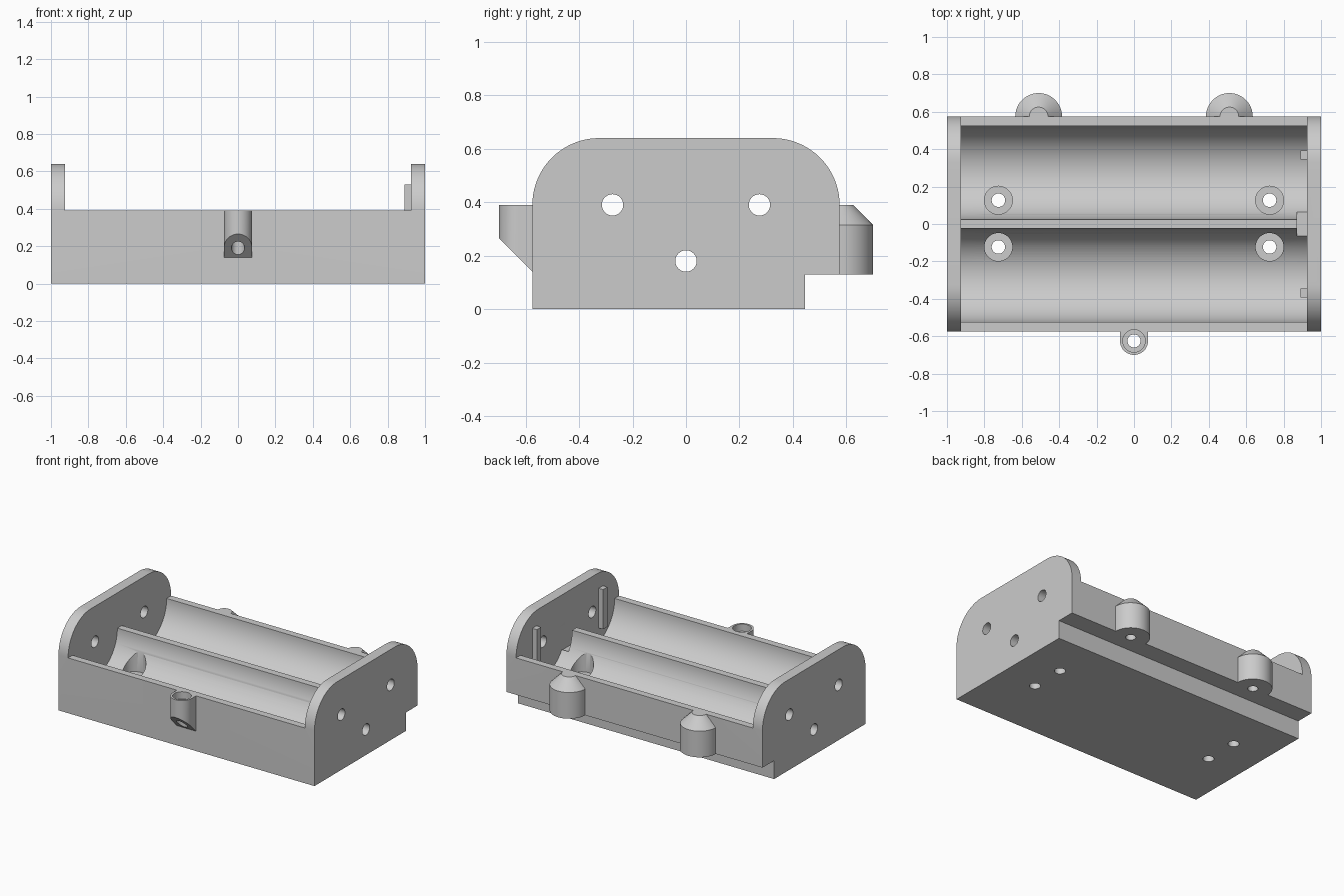
import bpy, bmesh, math
from mathutils import Vector, Matrix

cube = bpy.data.objects.get("Cube")
if cube:
    bpy.data.objects.remove(cube, do_unlink=True)

grey = bpy.data.materials.new("light_grey_plastic")
grey.use_nodes = True
COLOUR = (0.6, 0.6, 0.6, 1)
grey.diffuse_color = COLOUR
grey.node_tree.nodes["Principled BSDF"].inputs["Base Color"].default_value = COLOUR

AXIS_X = Matrix.Rotation(math.pi / 2, 4, 'Y')
RIM = 0.39       # height of the tray rim and cell axes
INNER = 0.925    # inner face of the end plates
HALF = 0.575     # half depth of the body
CELL_Y, CELL_R = 0.275, 0.25


def finish(name, bm):
    bmesh.ops.recalc_face_normals(bm, faces=bm.faces)
    mesh = bpy.data.meshes.new(name)
    bm.to_mesh(mesh)
    bm.free()
    mesh.materials.append(grey)
    obj = bpy.data.objects.new(name, mesh)
    bpy.context.collection.objects.link(obj)
    return obj


def box(name, low, high):
    bm = bmesh.new()
    bmesh.ops.create_cube(bm, size=1)
    low, high = Vector(low), Vector(high)
    for v in bm.verts:
        v.co = (low + high) / 2 + v.co * (high - low)
    return finish(name, bm)


def cylinder(name, centre, radius, length, turn=Matrix(), top=None, sides=48):
    bm = bmesh.new()
    bmesh.ops.create_cone(bm, cap_ends=True, segments=sides, radius1=radius,
                          radius2=radius if top is None else top, depth=length,
                          matrix=Matrix.Translation(centre) @ turn)
    return finish(name, bm)


def prism(name, points, direction):
    bm = bmesh.new()
    face = bm.faces.new([bm.verts.new(p) for p in points])
    new = bmesh.ops.extrude_face_region(bm, geom=[face])["geom"]
    bmesh.ops.translate(bm, vec=direction,
                        verts=[g for g in new if isinstance(g, bmesh.types.BMVert)])
    return finish(name, bm)


def combine(target, tool, operation='DIFFERENCE'):
    mod = target.modifiers.new(tool.name, 'BOOLEAN')
    mod.operation, mod.object, mod.solver = operation, tool, 'EXACT'
    bpy.context.view_layer.objects.active = target
    bpy.ops.object.modifier_apply(modifier=mod.name)
    bpy.data.objects.remove(tool, do_unlink=True)


def arc(cy, cz, r, start, end, steps):
    angles = [math.radians(start + (end - start) * i / steps) for i in range(steps + 1)]
    return [(cy + r * math.cos(a), cz + r * math.sin(a)) for a in angles]


# Full-length block with rounded top corners and a rear step underneath
side = [(-HALF, 0), (0.445, 0), (0.445, 0.13), (HALF, 0.13)]
side += arc(HALF - 0.25, RIM, 0.25, 0, 90, 20)
side += arc(0.25 - HALF, RIM, 0.25, 90, 180, 20)
tray = prism("battery_tray", [(-1, y, z) for y, z in side], (2, 0, 0))

# Rear lugs: cylinder with a conical top
for x in (-0.51, 0.51):
    lug = cylinder("rear_lug", (x, HALF, 0.2225), 0.125, 0.185)
    cone = cylinder("rear_lug_cone", (x, HALF, 0.365), 0.125, 0.1, top=0.025)
    combine(lug, cone, 'UNION')
    combine(tray, lug, 'UNION')

# Front lug: rounded column with its underside sloping into the wall
outline = arc(0, -0.625, 0.075, 180, 360, 24) + [(0.075, -0.55), (-0.075, -0.55)]
lug = prism("front_lug", [(x, y, 0.05) for x, y in outline], (0, 0, 0.4))
slope = [(-0.2, -0.8, 0.365), (-0.2, -0.5, 0.065), (-0.2, -0.8, -0.2)]
combine(lug, prism("lug_slope", slope, (0.4, 0, 0)))
combine(tray, lug, 'UNION')

# Open the bay between the end plates, then hollow the two cell troughs
combine(tray, box("bay", (-INNER, -0.9, RIM), (INNER, 0.9, 0.9)))
for s in (-1, 1):
    combine(tray, cylinder("trough", (0, s * CELL_Y, RIM), CELL_R, 2 * INNER, AXIS_X, sides=96))

# Wire notch at the end of the divider
combine(tray, box("notch", (0.872, -0.065, 0.25), (INNER, 0.065, 0.5)))

# Lengthwise holes: terminals in the end plates and a wire tunnel below
for y, z in ((-CELL_Y, RIM), (CELL_Y, RIM), (0, 0.18)):
    combine(tray, cylinder("long_hole", (0, y, z), 0.04, 2.4, AXIS_X, sides=32))

# Counterbored screw holes in the trough floors
for x in (-0.725, 0.725):
    for y in (-0.123, 0.127):
        combine(tray, cylinder("counterbore", (x, y, 0.29), 0.075, 0.3))
        combine(tray, cylinder("screw_hole", (x, y, 0.1), 0.036, 0.4, sides=32))

# Lug holes: through at the front, blind from below at the rear
combine(tray, cylinder("front_hole", (0, -0.625, 0.25), 0.035, 0.6, sides=32))
combine(tray, cylinder("front_recess", (0, -0.625, 0.39), 0.06, 0.1))
for x in (-0.51, 0.51):
    combine(tray, cylinder("rear_hole", (x, HALF, 0.18), 0.033, 0.24, sides=32))

# Contact ribs on the inner face of the left end plate
ribs = [box("contact_rib", (0.89, s * 0.37 - 0.024, 0.25), (0.93, s * 0.37 + 0.024, 0.53))
        for s in (-1, 1)]

# Smooth the curved walls, keep the edges crisp
bpy.ops.object.select_all(action='DESELECT')
for obj in [tray] + ribs:
    obj.select_set(True)
bpy.context.view_layer.objects.active = tray
bpy.ops.object.shade_smooth_by_angle(angle=math.radians(30))
